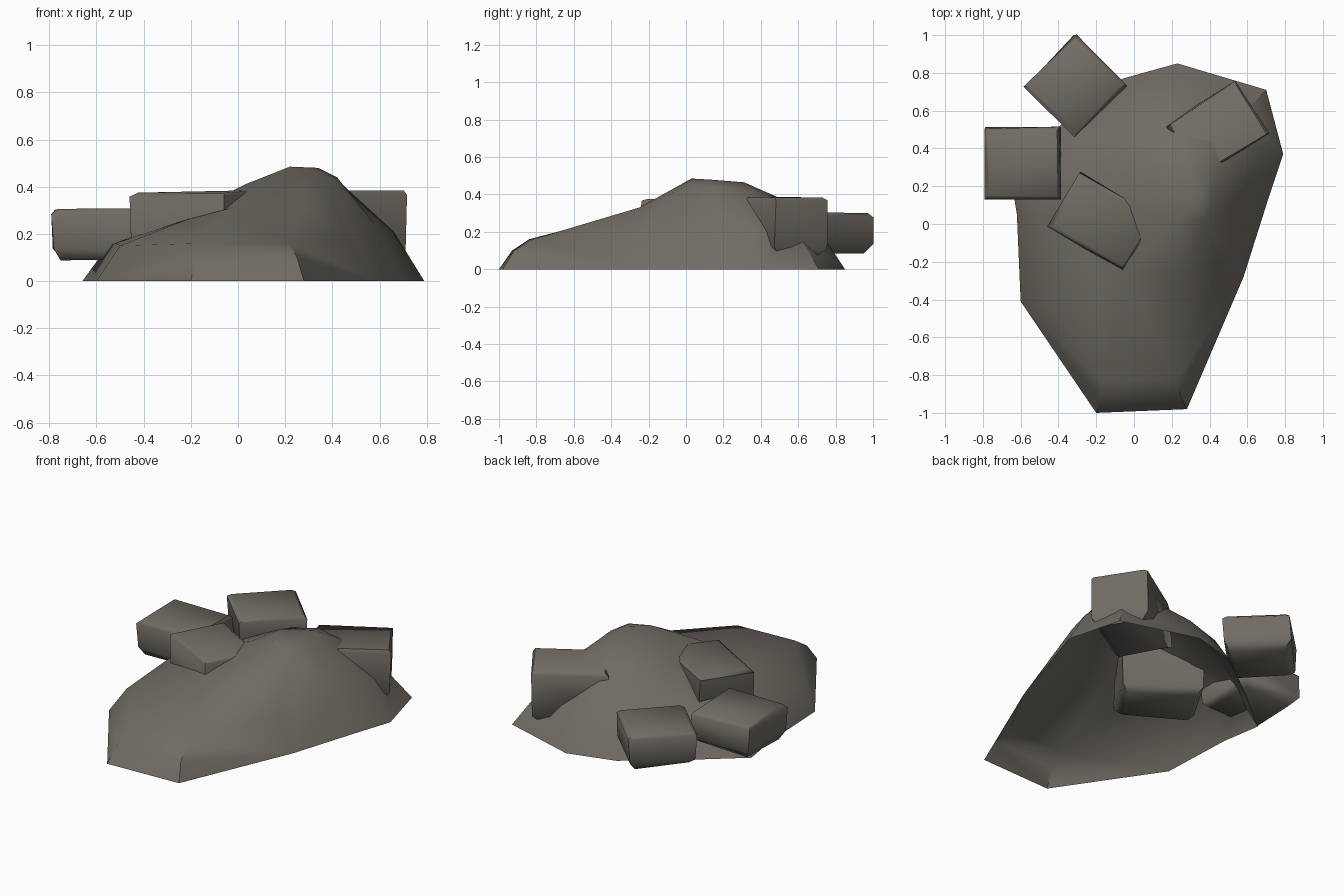
import bpy, bmesh, math, random
from mathutils import Vector, Matrix
from mathutils.geometry import delaunay_2d_cdt

if "Cube" in bpy.data.objects:
    bpy.data.objects.remove(bpy.data.objects["Cube"])

random.seed(4)
stone = bpy.data.materials.new("grey brown stone")
stone.diffuse_color = (0.165, 0.150, 0.128, 1)
stone.use_nodes = True
stone.node_tree.nodes["Principled BSDF"].inputs["Base Color"].default_value = stone.diffuse_color


def finish(name, bm, angle):
    bmesh.ops.recalc_face_normals(bm, faces=bm.faces)
    me = bpy.data.meshes.new(name)
    bm.to_mesh(me)
    bm.free()
    me.materials.append(stone)
    ob = bpy.data.objects.new(name, me)
    bpy.context.collection.objects.link(ob)
    bpy.ops.object.select_all(action='DESELECT')
    ob.select_set(True)
    bpy.context.view_layer.objects.active = ob
    bpy.ops.object.shade_smooth_by_angle(angle=math.radians(angle))
    return ob


# Mound: open shell, ground outline plus a few surface points, triangulated
outline = [(-.20, -1), (.28, -.98), (.58, -.28), (.71, .13), (.79, .37), (.70, .71),
           (.23, .85), (-.06, .77), (-.38, .53), (-.66, .30), (-.62, .05), (-.60, -.41)]
shoulder = [(-.18, -.93, .10), (.25, -.92, .10), (-.16, -.84, .16), (.22, -.82, .16),
            (.45, -.26, .20), (.58, .15, .24), (.66, .36, .21), (.59, .60, .19),
            (.20, .73, .18), (-.05, .65, .18), (-.30, .44, .18), (-.55, .27, .15),
            (-.52, .03, .16), (-.50, -.38, .15)]
crest = [(-.03, -.27, .31), (.28, -.25, .33), (.38, .02, .45), (.42, .14, .44),
         (.42, .26, .43), (.40, .42, .40), (.22, .48, .39), (.05, .45, .36),
         (-.08, .33, .33), (-.22, .20, .28), (-.20, .02, .27), (-.22, -.22, .26),
         (.22, .03, .485), (.34, .12, .48), (.30, .31, .465), (.10, .28, .43), (.03, .08, .41)]
pts = [Vector((x, y, 0)) for x, y in outline] + [Vector(p) for p in shoulder + crest]
verts, _, faces, origin, _, _ = delaunay_2d_cdt(
    [p.xy for p in pts], [], [list(range(len(outline)))], 1, 1e-5)
bm = bmesh.new()
vs = [bm.verts.new((v.x, v.y, pts[o[0]].z)) for v, o in zip(verts, origin)]
for f in faces:
    bm.faces.new([vs[i] for i in f])
finish("mound", bm, 40)


# Loose boulders: chamfered, slightly irregular blocks
def boulder(name, centre, size, turn, chamfer=.04, jitter=.008):
    bm = bmesh.new()
    bmesh.ops.create_cube(bm, size=1)
    bmesh.ops.scale(bm, vec=size, verts=bm.verts)
    bottom = [e for e in bm.edges if all(v.co.z < 0 for v in e.verts)]
    bmesh.ops.bevel(bm, geom=bottom, offset=chamfer, segments=1, affect='EDGES')
    top = [e for e in bm.edges if all(v.co.z > size[2] * .49 for v in e.verts)]
    bmesh.ops.bevel(bm, geom=top, offset=chamfer * .4, segments=1, affect='EDGES')
    for v in bm.verts:
        v.co += Vector(random.uniform(-jitter, jitter) for _ in range(3))
    bmesh.ops.transform(bm, verts=bm.verts, matrix=Matrix.Translation(centre)
                        @ Matrix.Rotation(math.radians(turn), 4, 'Z'))
    finish(name, bm, 55)


boulder("left_boulder", (-.59, .32, .197), (.395, .38, .21), 0)
boulder("back_boulder", (-.31, .73, .197), (.38, .38, .21), 45)
boulder("centre_boulder", (-.168, .012, .232), (.46, .33, .295), -31)
boulder("right_boulder", (.442, .497, .23), (.44, .33, .30), 32)
